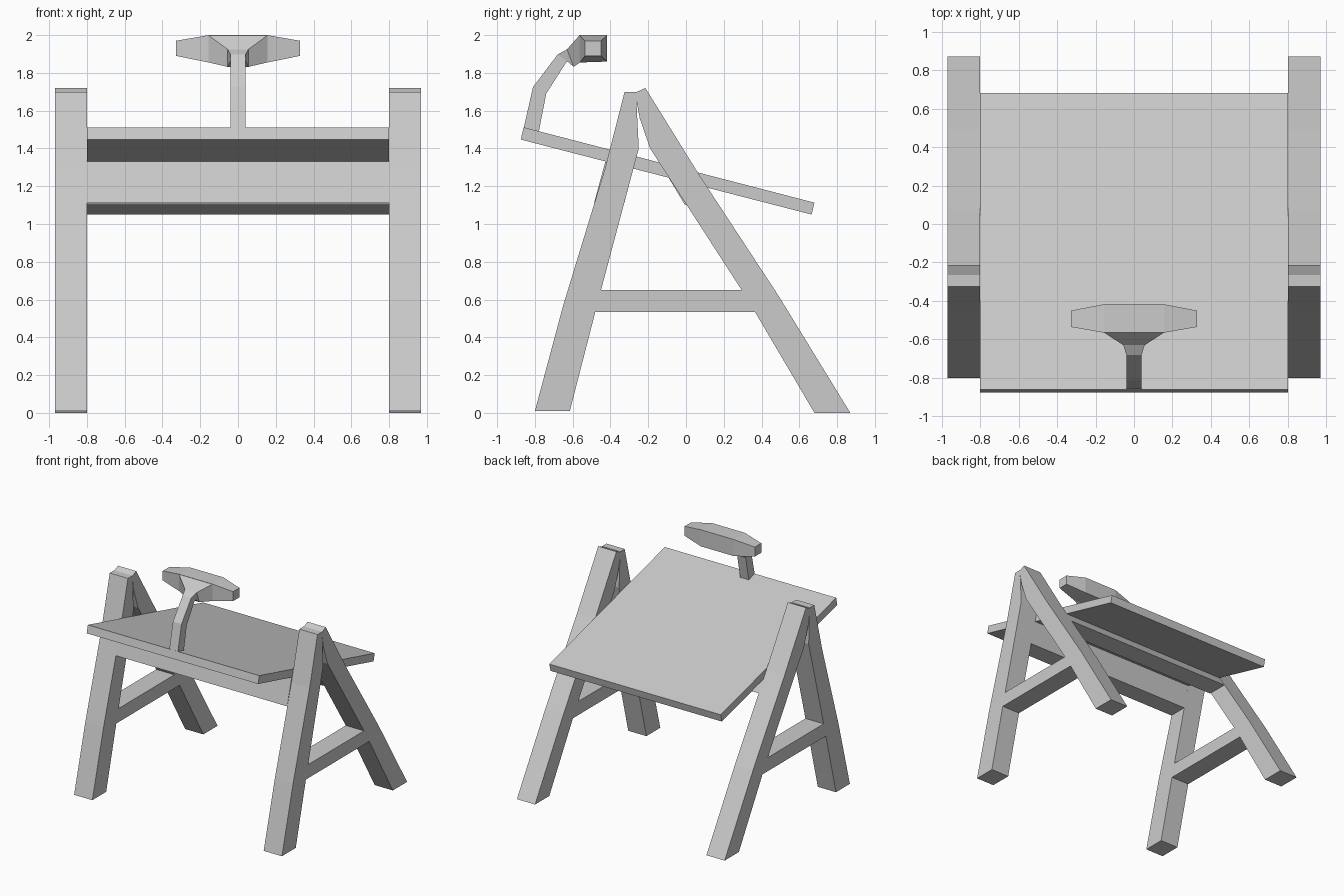
import bpy, bmesh


def loft(name, rings):
    """Closed solid skinned through rings of matching point count."""
    bm = bmesh.new()
    vs = [[bm.verts.new(p) for p in r] for r in rings]
    n = len(rings[0])
    for a, b in zip(vs, vs[1:]):
        for i in range(n):
            j = (i + 1) % n
            bm.faces.new((a[i], a[j], b[j], b[i]))
    bm.faces.new(vs[0][::-1])
    bm.faces.new(vs[-1])
    bmesh.ops.recalc_face_normals(bm, faces=bm.faces)
    me = bpy.data.meshes.new(name)
    bm.to_mesh(me)
    bm.free()
    ob = bpy.data.objects.new(name, me)
    bpy.context.collection.objects.link(ob)
    return ob


def prism(name, profile, x0, x1):
    """Side profile (y, z) extruded along x."""
    return loft(name, [[(x, y, z) for y, z in profile] for x in (x0, x1)])


# Side frames: two legs and a brace, one frame per side
front_leg = [(-0.80, 0.01), (-0.615, 0.01), (-0.48, 0.535), (-0.45, 0.65), (-0.25, 1.40),
             (-0.265, 1.70), (-0.325, 1.70), (-0.43, 1.29), (-0.65, 0.57)]
back_leg = [(0.68, 0.0), (0.87, 0.0), (0.49, 0.62), (0.07, 1.26), (-0.215, 1.72),
            (-0.27, 1.695), (-0.245, 1.56), (-0.19, 1.40), (0.295, 0.65), (0.365, 0.535)]
brace = [(-0.48, 0.535), (0.365, 0.535), (0.295, 0.65), (-0.45, 0.65)]
for side, s in (("left", -1), ("right", 1)):
    for part, profile in (("front_leg", front_leg), ("back_leg", back_leg), ("brace", brace)):
        prism(f"{part}_{side}", profile, s * 0.80, s * 0.97)

# Tilted seat board
prism("seat_board", [(-0.875, 1.447), (0.665, 1.05), (0.68, 1.113), (-0.86, 1.512)], -0.80, 0.80)

# Cross rails under the board, flush with the legs
prism("front_rail", [(-0.487, 1.11), (-0.327, 1.11), (-0.277, 1.30), (-0.427, 1.33)], -0.80, 0.80)
prism("back_rail", [(-0.005, 1.10), (0.172, 1.10), (0.108, 1.20), (-0.092, 1.245)], -0.80, 0.80)

# Curved handle stem, flaring into the grip: (half width, outer point, inner point)
stem = [(0.04, (-0.86, 1.505), (-0.78, 1.485)),
        (0.04, (-0.81, 1.725), (-0.74, 1.69)),
        (0.04, (-0.68, 1.897), (-0.63, 1.862)),
        (0.055, (-0.63, 1.925), (-0.595, 1.832)),
        (0.155, (-0.565, 1.998), (-0.562, 1.855))]
loft("handle_stem", [[(-w, *o), (w, *o), (w, *i), (-w, *i)] for w, o, i in stem])

# Handle grip, tapering to both ends
tip = [(-0.535, 1.97), (-0.45, 1.97), (-0.45, 1.89), (-0.535, 1.89)]
middle = [(-0.565, 2.0), (-0.417, 2.0), (-0.417, 1.86), (-0.562, 1.855)]
loft("handle_grip", [[(x, y, z) for y, z in p] for x, p in
                     ((-0.328, tip), (-0.155, middle), (0.155, middle), (0.328, tip))])
